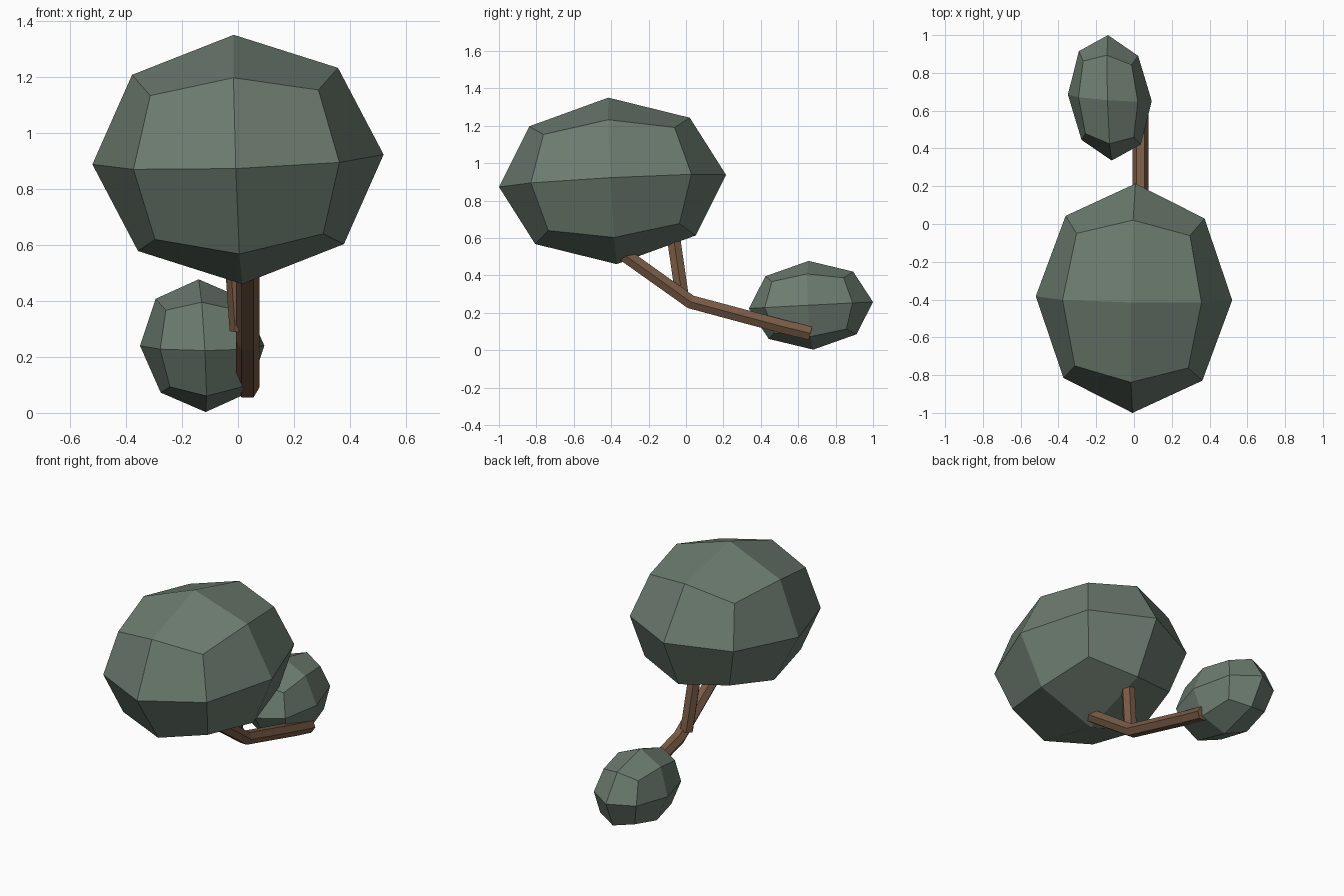
import bpy, bmesh, math
from mathutils import Vector

if "Cube" in bpy.data.objects:
    bpy.data.objects.remove(bpy.data.objects["Cube"])


def material(name, rgb):
    m = bpy.data.materials.new(name)
    m.diffuse_color = (*rgb, 1)
    m.use_nodes = True
    m.node_tree.nodes["Principled BSDF"].inputs["Base Color"].default_value = m.diffuse_color
    return m


LEAF = material("leaf_green", (0.15, 0.20, 0.16))
BARK = material("bark_brown", (0.19, 0.105, 0.06))


def finish(bm, name, mat):
    bmesh.ops.recalc_face_normals(bm, faces=bm.faces)
    mesh = bpy.data.meshes.new(name)
    bm.to_mesh(mesh)
    bm.free()
    mesh.materials.append(mat)
    ob = bpy.data.objects.new(name, mesh)
    bpy.context.collection.objects.link(ob)
    return ob


def foliage(name, centre, ax, ay, az):
    """Once-subdivided cube cast to a sphere, then stretched along three tilted half-axes."""
    bm = bmesh.new()
    bmesh.ops.create_cube(bm, size=2)
    bmesh.ops.subdivide_edges(bm, edges=bm.edges[:], cuts=1, use_grid_fill=True)
    ax, ay, az = Vector(ax), Vector(ay), Vector(az)
    for v in bm.verts:
        n = v.co.normalized()
        v.co = Vector(centre) + ax * n.x + ay * n.y + az * n.z
    return finish(bm, name, LEAF)


def branch(name, path, radius, sides=6):
    """Hexagonal tube with mitred bends, one corner pointing along +x."""
    pts = [Vector(p) for p in path]
    bm = bmesh.new()
    rings = []
    for i, p in enumerate(pts):
        before = (p - pts[i - 1]).normalized() if i else None
        after = (pts[i + 1] - p).normalized() if i < len(pts) - 1 else None
        tangent = ((before or after) + (after or before)).normalized()
        up = tangent.cross(Vector((1, 0, 0))).normalized()
        side = up.cross(tangent)
        angles = [2 * math.pi * k / sides for k in range(sides)]
        rings.append([bm.verts.new(p + radius * (side * math.cos(a) + up * math.sin(a)))
                      for a in angles])
    for r, s in zip(rings, rings[1:]):
        for k in range(sides):
            j = (k + 1) % sides
            bm.faces.new((r[k], r[j], s[j], s[k]))
    bm.faces.new(rings[0])
    bm.faces.new(rings[-1])
    return finish(bm, name, BARK)


# Leaf clumps
foliage("large_foliage", (0, -0.393, 0.905),
        (0.52, -0.01, 0.0175), (0.008, 0.607, 0.0325), (-0.015, -0.0225, 0.445))
foliage("small_foliage", (-0.128, 0.668, 0.24),
        (0.222, -0.017, 0.0), (-0.01, 0.332, 0.0175), (-0.0125, -0.0125, 0.237))

# Bent main limb and the short fork rising into the large clump
branch("main_limb", [(0.034, 0.665, 0.09), (0.034, 0.51, 0.128),
                     (0.034, 0.025, 0.258), (0.034, -0.38, 0.546)], 0.042)
branch("fork_branch", [(0.011, -0.022, 0.295), (-0.016, -0.078, 0.68)], 0.041)
